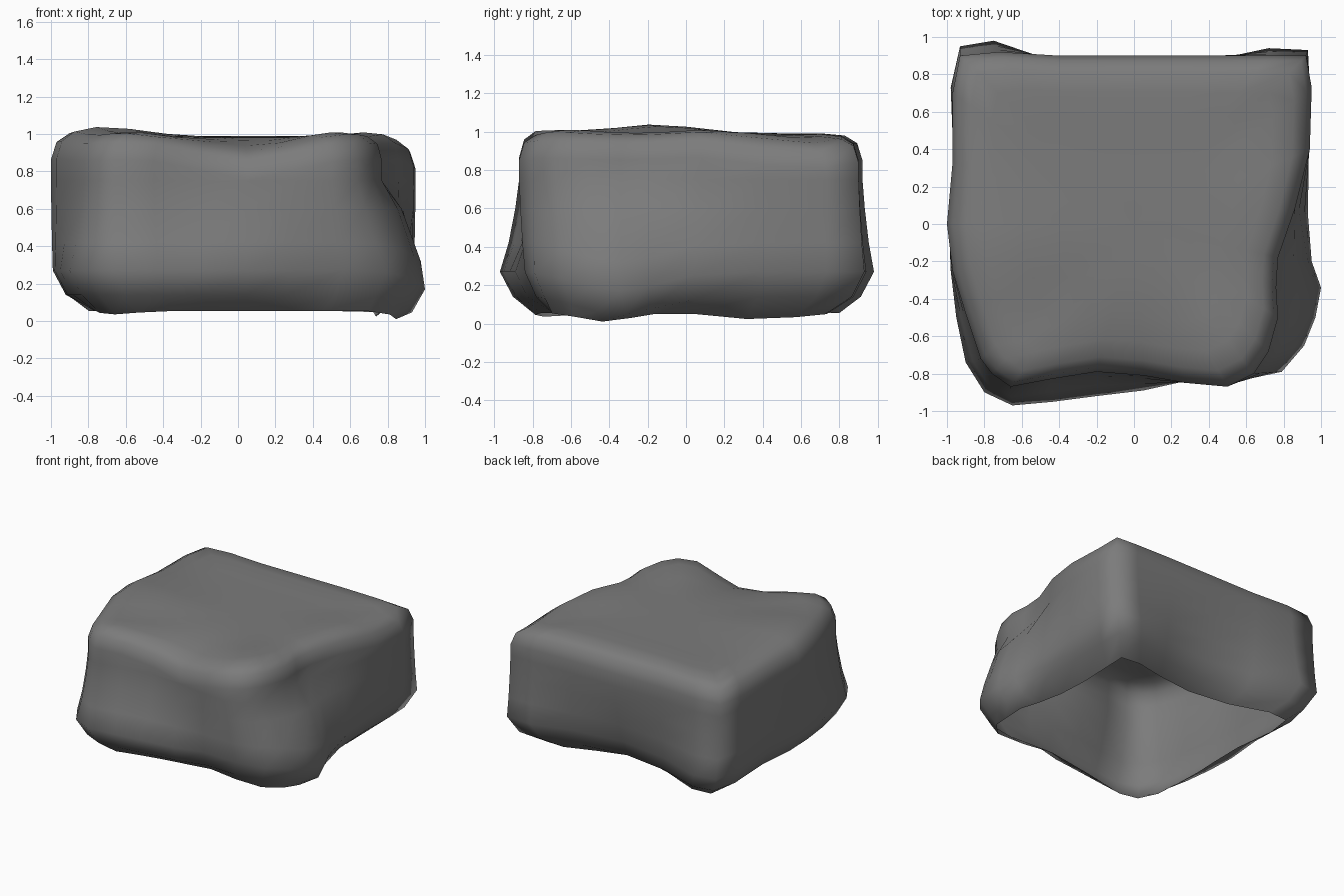
import bpy, bmesh, math
from mathutils import Vector

old = bpy.data.objects.get("Cube")
if old:
    bpy.data.objects.remove(old, do_unlink=True)

# Plan outlines, counterclockwise from the front left corner
belly = [
    (-.8, -.9), (-.65, -.97), (-.43, -.95), (-.2, -.92), (.05, -.89), (.28, -.83), (.56, -.84),
    (.79, -.79), (.91, -.65), (.97, -.5), (1, -.34), (.95, -.2), (.93, .05), (.93, .4),
    (.94, .73), (.93, .93), (.72, .94), (.4, .85), (0, .8), (-.4, .86), (-.75, .98),
    (-.93, .95), (-.98, .73), (-.96, .33), (-.99, 0), (-.98, -.25), (-.95, -.5), (-.9, -.74)]
shoulder = [
    (-.76, -.8), (-.66, -.87), (-.45, -.83), (-.2, -.79), (.05, -.81), (.28, -.85), (.5, -.87),
    (.64, -.8), (.72, -.68), (.77, -.5), (.76, -.34), (.77, -.18), (.86, .08), (.94, .4),
    (.95, .73), (.92, .9), (.72, .9), (.4, .9), (0, .9), (-.4, .9), (-.72, .92),
    (-.93, .9), (-.97, .7), (-.97, .33), (-1, 0), (-.97, -.25), (-.9, -.48), (-.82, -.72)]

# Rows above the rim, up to the crown: blend to shoulder, scale, height
rows = [(0, .93, .14), (0, 1, .27), (.45, 1, .42), (.8, 1, .6), (1, 1, .75),
        (1, 1, .85), (1, .97, .94), (1, .9, .98), (1, .78, .99), (1, .6, .985),
        (1, .4, .985), (1, .2, .985)]


def swell(x, y, cx, cy, radius):
    return math.exp(-((x - cx) ** 2 + (y - cy) ** 2) / radius ** 2)


def sculpt(x, y, z):
    """Raise lumps and dips on the crown and let the lower corner sag."""
    if z > .8:
        z += .05 * swell(x, y, -.7, -.15, .3)
        z += .025 * (swell(x, y, .5, -.65, .25) + swell(x, y, -.6, -.75, .2))
        z += .02 * swell(x, y, .72, .1, .25)
        z -= .09 * swell(x, y, .05, -.85, .3)
        z -= .05 * swell(x, y, .97, .6, .25)
    elif z < .5:
        z -= .1 * swell(x, y, 1, -.35, .3)
    return Vector((x, y, z))


def rim_point(x, y):
    """Tuck the rim under, further along the sides than at the corners."""
    corner = min(abs(x), abs(y)) / max(abs(x), abs(y))
    scale = .77 + .06 * corner + .08 * swell(x, y, .9, -.6, .35)
    scale -= .05 * swell(x, y, .93, .93, .3)
    x, y = x * scale, y * scale
    z = .055 - .045 * swell(x, y, .85, -.42, .18)
    z -= .035 * swell(x, y, .73, .4, .25) + .02 * swell(x, y, -.7, -.75, .2)
    z += .03 * swell(x, y, 0, .65, .3)
    return Vector((x, y, z))


# Hollow shell, open underneath
bm = bmesh.new()
rings = [[bm.verts.new(rim_point(x, y)) for x, y in belly]]
for blend, scale, height in rows:
    ring = []
    for low, high in zip(belly, shoulder):
        # The bulging corner leans in later than the other sides
        lean = blend ** (1 + 2 * swell(*low, .95, -.3, .35))
        p = Vector(low).lerp(Vector(high), lean) * scale
        ring.append(bm.verts.new(sculpt(p.x, p.y, height)))
    rings.append(ring)

count = len(belly)
for lower, upper in zip(rings, rings[1:]):
    for i in range(count):
        j = (i + 1) % count
        bm.faces.new((lower[i], lower[j], upper[j], upper[i]))

# Close the crown
centre = bm.verts.new((0, 0, .985))
for i in range(count):
    bm.faces.new((rings[-1][i], rings[-1][(i + 1) % count], centre))
for face in bm.faces:
    face.smooth = True

mesh = bpy.data.meshes.new("cushion_shell")
bm.to_mesh(mesh)
bm.free()
shell = bpy.data.objects.new("cushion_shell", mesh)
bpy.context.collection.objects.link(shell)

# Plain grey
grey = bpy.data.materials.new("dark_grey")
grey.use_nodes = True
colour = (.2, .2, .2, 1)
grey.diffuse_color = colour
grey.node_tree.nodes["Principled BSDF"].inputs["Base Color"].default_value = colour
mesh.materials.append(grey)
